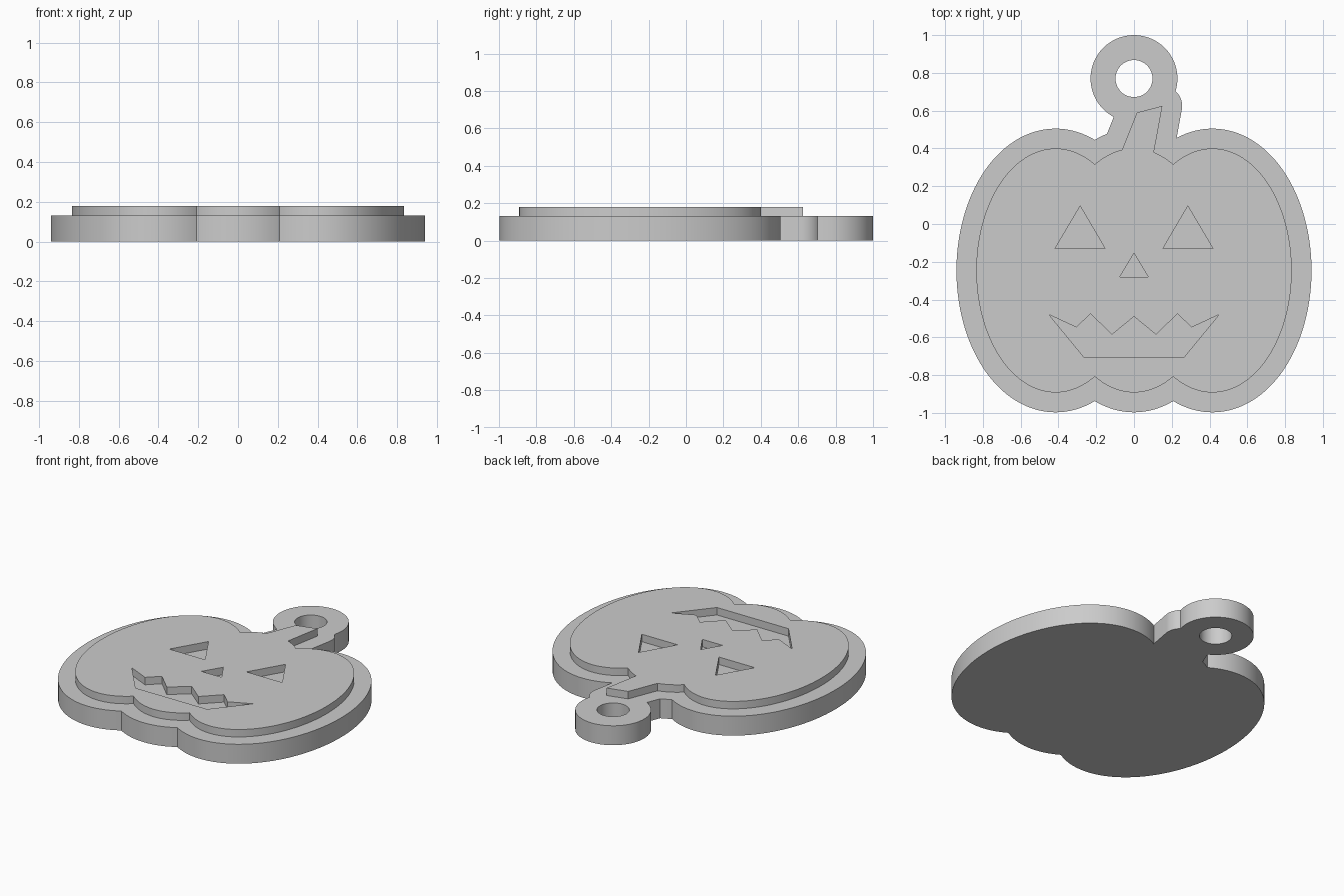
import bpy, bmesh
from math import sin, cos, tau, hypot

cube = bpy.data.objects.get("Cube")
if cube:
    bpy.data.objects.remove(cube, do_unlink=True)

PLATE_TOP, RELIEF_TOP, BORDER = 0.13, 0.18, 0.105

grey = bpy.data.materials.new("plain grey")
grey.use_nodes = True
grey.diffuse_color = (0.6, 0.6, 0.6, 1)
grey.node_tree.nodes["Principled BSDF"].inputs["Base Color"].default_value = grey.diffuse_color


def ellipse(cx, cy, rx, ry, grow=0, n=128):
    """Ellipse outline, pushed outward along its normals by grow."""
    pts = []
    for i in range(n):
        c, s = cos(tau * i / n), sin(tau * i / n)
        nx, ny = c / rx, s / ry
        k = grow / hypot(nx, ny)
        pts.append((cx + rx * c + nx * k, cy + ry * s + ny * k))
    return pts


def hull(points):
    """Convex outline around a set of points."""
    pts = sorted(set(points))

    def half(seq):
        out = []
        for p in seq:
            while len(out) > 1 and ((out[-1][0] - out[-2][0]) * (p[1] - out[-2][1])
                                    - (out[-1][1] - out[-2][1]) * (p[0] - out[-2][0])) <= 1e-9:
                out.pop()
            out.append(p)
        return out[:-1]
    return half(pts) + half(pts[::-1])


def prism(name, outline, z0, z1):
    bm = bmesh.new()
    face = bm.faces.new([bm.verts.new((x, y, z0)) for x, y in outline])
    ext = bmesh.ops.extrude_face_region(bm, geom=[face])
    top = [v for v in ext["geom"] if isinstance(v, bmesh.types.BMVert)]
    bmesh.ops.translate(bm, verts=top, vec=(0, 0, z1 - z0))
    bmesh.ops.recalc_face_normals(bm, faces=bm.faces)
    mesh = bpy.data.meshes.new(name)
    bm.to_mesh(mesh)
    bm.free()
    mesh.materials.append(grey)
    obj = bpy.data.objects.new(name, mesh)
    bpy.context.collection.objects.link(obj)
    return obj


def combine(target, tool, operation):
    """Apply a boolean and discard the tool."""
    tool.hide_render = True
    mod = target.modifiers.new("combine", "BOOLEAN")
    mod.object, mod.operation, mod.solver = tool, operation, "EXACT"
    bpy.ops.object.select_all(action="DESELECT")
    bpy.context.view_layer.objects.active = target
    target.select_set(True)
    bpy.ops.object.modifier_apply(modifier=mod.name)
    bpy.data.objects.remove(tool, do_unlink=True)


def silhouette(name, z0, z1, grow, extras):
    """Three overlapping lobes plus extra outlines, merged into one slab."""
    lobes = [ellipse(x, -0.246, 0.42, 0.646, grow) for x in (-0.415, 0, 0.415)]
    # start from the middle lobe so every merge overlaps
    shapes = [lobes[1], lobes[0], lobes[2]] + extras
    slab = prism(name, shapes[0], z0, z1)
    for shape in shapes[1:]:
        combine(slab, prism("merge_helper", shape, z0, z1), "UNION")
    return slab


def mirrored(points):
    return [(-x, y) for x, y in reversed(points)]


# Stem outline, with its foot hidden in the body
stem = [(-0.105, 0.29), (0.087, 0.28), (0.15, 0.625), (0.015, 0.59)]
stem_border = hull([p for x, y in stem for p in ellipse(x, y, BORDER, BORDER, n=48)])

# Backing plate with hanging ring
base = silhouette("backing_plate", 0, PLATE_TOP, BORDER,
                  [stem_border, ellipse(0, 0.77, 0.23, 0.23, n=64)])
combine(base, prism("hole_cutter", ellipse(0, 0.77, 0.098, 0.098, n=48), -0.1, 0.3), "DIFFERENCE")

# Raised pumpkin with stem
relief = silhouette("raised_pumpkin", PLATE_TOP, RELIEF_TOP, 0, [stem])

# Carved face: eyes, nose and toothed mouth
eye = [(0.153, -0.13), (0.418, -0.13), (0.285, 0.095)]
nose = [(-0.075, -0.28), (0.075, -0.28), (0, -0.155)]
half_mouth = [(0.265, -0.705), (0.45, -0.48), (0.305, -0.547), (0.23, -0.475), (0.117, -0.586)]
mouth = half_mouth + [(0, -0.49)] + mirrored(half_mouth)
for shape in (eye, mirrored(eye), nose, mouth):
    combine(relief, prism("face_cutter", shape, PLATE_TOP - 0.1, RELIEF_TOP + 0.1), "DIFFERENCE")

# Smooth curved walls, keep edges and cusps sharp
for obj in (base, relief):
    bpy.ops.object.select_all(action="DESELECT")
    bpy.context.view_layer.objects.active = obj
    obj.select_set(True)
    bpy.ops.object.shade_smooth_by_angle(angle=0.4)
